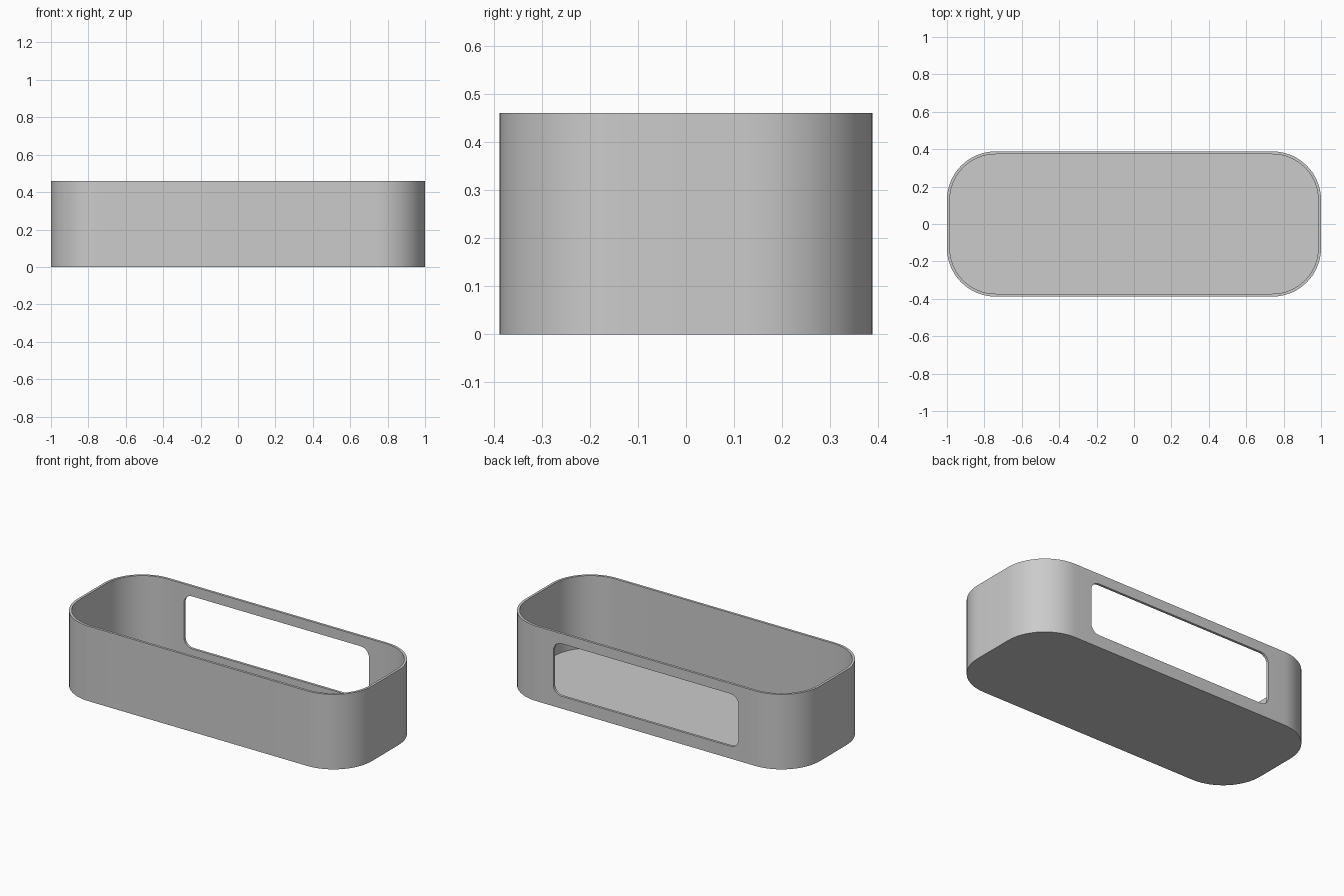
import bpy
import bmesh
import math
from mathutils import Matrix

cube = bpy.data.objects.get("Cube")
if cube:
    bpy.data.objects.remove(cube, do_unlink=True)

WIDTH, DEPTH, HEIGHT = 2.0, 0.776, 0.46
WALL, RADIUS = 0.015, 0.26

grey = bpy.data.materials.new("plain_grey")
grey.use_nodes = True
grey.diffuse_color = (0.6, 0.6, 0.6, 1)
grey.node_tree.nodes["Principled BSDF"].inputs["Base Color"].default_value = grey.diffuse_color


def rounded_block(name, width, depth, radius, low, high, steps, matrix=Matrix()):
    """Rounded rectangle extruded from low to high, then placed by matrix."""
    bm = bmesh.new()
    ring = []
    for corner, (sx, sy) in enumerate([(1, 1), (-1, 1), (-1, -1), (1, -1)]):
        cx, cy = sx * (width / 2 - radius), sy * (depth / 2 - radius)
        for i in range(steps + 1):
            a = (corner + i / steps) * math.pi / 2
            ring.append(bm.verts.new((cx + radius * math.cos(a), cy + radius * math.sin(a), low)))
    base = bm.faces.new(ring)
    top = bmesh.ops.extrude_face_region(bm, geom=[base])["geom"]
    bmesh.ops.translate(bm, vec=(0, 0, high - low),
                        verts=[g for g in top if isinstance(g, bmesh.types.BMVert)])
    bmesh.ops.transform(bm, matrix=matrix, verts=bm.verts)
    bmesh.ops.recalc_face_normals(bm, faces=bm.faces)
    mesh = bpy.data.meshes.new(name)
    bm.to_mesh(mesh)
    bm.free()
    mesh.materials.append(grey)
    obj = bpy.data.objects.new(name, mesh)
    bpy.context.collection.objects.link(obj)
    return obj


# Tray body
tray = rounded_block("tray", WIDTH, DEPTH, RADIUS, 0, HEIGHT, 16)

# Hollow that leaves the thin wall and floor
hollow = rounded_block("hollow_cutter", WIDTH - 2 * WALL, DEPTH - 2 * WALL,
                       RADIUS - WALL, WALL, HEIGHT + 0.1, 16)

# Rounded window through the back wall only
stand_up = Matrix.Translation((0, DEPTH / 2, 0.237)) @ Matrix.Rotation(math.pi / 2, 4, "X")
window = rounded_block("window_cutter", 1.256, 0.322, 0.055, -0.1, 0.1, 6, stand_up)

# Cut both openings, then drop the cutters
bpy.ops.object.select_all(action="DESELECT")
tray.select_set(True)
bpy.context.view_layer.objects.active = tray
for cutter in (hollow, window):
    cutter.hide_render = True
    cut = tray.modifiers.new(cutter.name, "BOOLEAN")
    cut.operation = "DIFFERENCE"
    cut.solver = "EXACT"
    cut.object = cutter
    bpy.ops.object.modifier_apply(modifier=cut.name)
    bpy.data.objects.remove(cutter, do_unlink=True)

bpy.ops.object.shade_smooth_by_angle(angle=math.radians(30))
